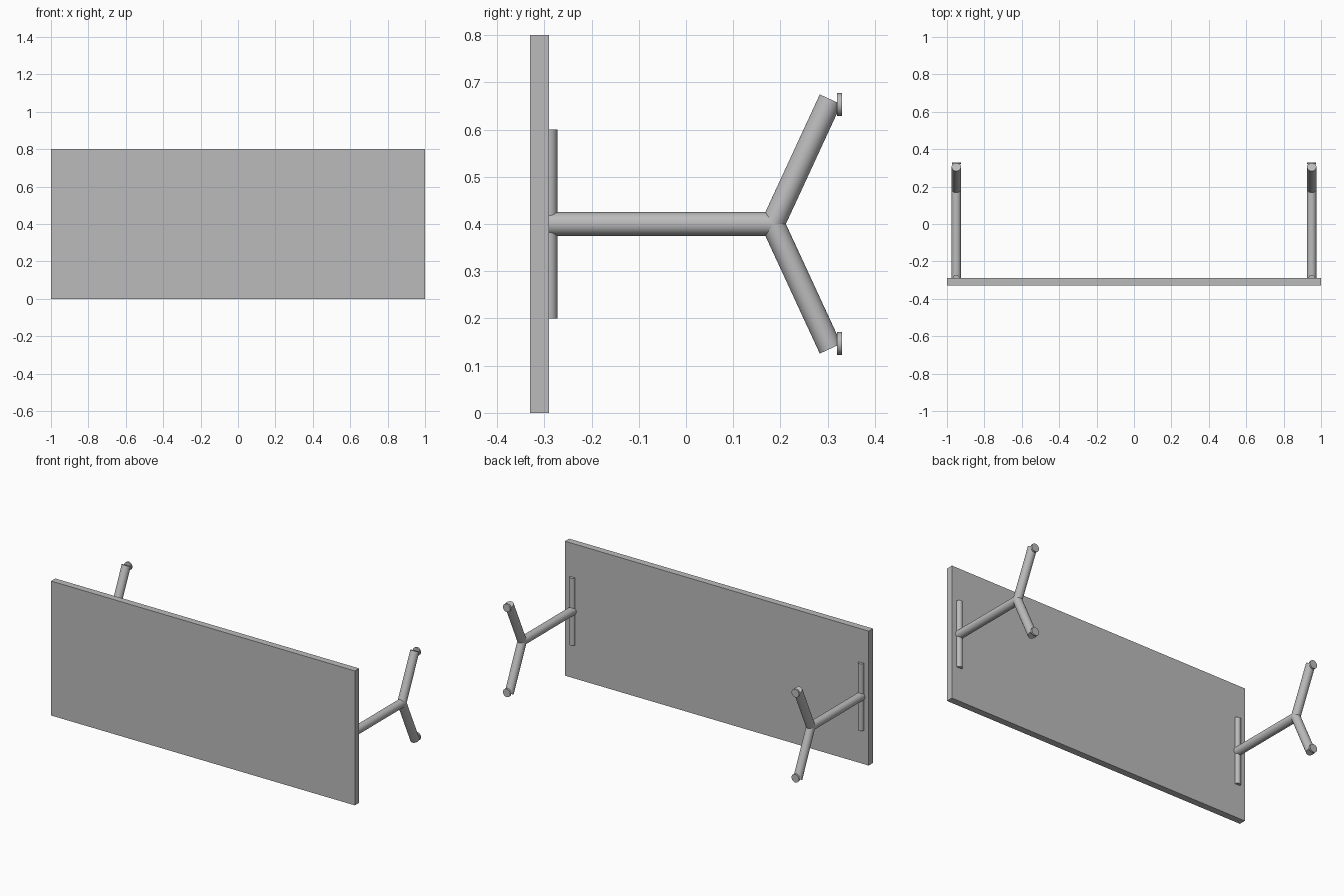
import bpy
from mathutils import Vector

cube = bpy.data.objects.get("Cube")
if cube:
    bpy.data.objects.remove(cube, do_unlink=True)

grey = bpy.data.materials.new("plain grey")
grey.use_nodes = True
grey.diffuse_color = (0.5, 0.5, 0.5, 1)
grey.node_tree.nodes["Principled BSDF"].inputs["Base Color"].default_value = (0.5, 0.5, 0.5, 1)


def rod(name, start, end, radius):
    """Round bar between two points."""
    start, end = Vector(start), Vector(end)
    axis = end - start
    bpy.ops.mesh.primitive_cylinder_add(vertices=32, radius=radius, depth=axis.length,
                                        location=(start + end) / 2)
    ob = bpy.context.object
    ob.name = name
    ob.rotation_euler = axis.to_track_quat("Z", "Y").to_euler()
    ob.data.materials.append(grey)
    bpy.ops.object.shade_smooth_by_angle()


# Table top, standing on its long edge
bpy.ops.mesh.primitive_cube_add(size=1, location=(0, -0.31, 0.4))
top = bpy.context.object
top.name = "table_top"
top.scale = (2, 0.04, 0.8)
bpy.ops.object.transform_apply(location=False, rotation=False, scale=True)
top.data.materials.append(grey)

# A leg frame at each end: mounting bar, post, two splayed feet with pads
MID = 0.4
for side, x in (("left", 0.95), ("right", -0.95)):
    rod(side + "_mounting_bar", (x, -0.29, 0.2), (x, -0.29, 0.6), 0.0175)
    rod(side + "_post", (x, -0.3, MID), (x, 0.185, MID), 0.025)
    for end, s in (("upper", 1), ("lower", -1)):
        rod(f"{side}_{end}_foot", (x, 0.184, MID), (x, 0.306, MID + s * 0.264), 0.025)
        pad_z = MID + s * 0.253
        rod(f"{side}_{end}_pad", (x, 0.32, pad_z), (x, 0.33, pad_z), 0.024)
